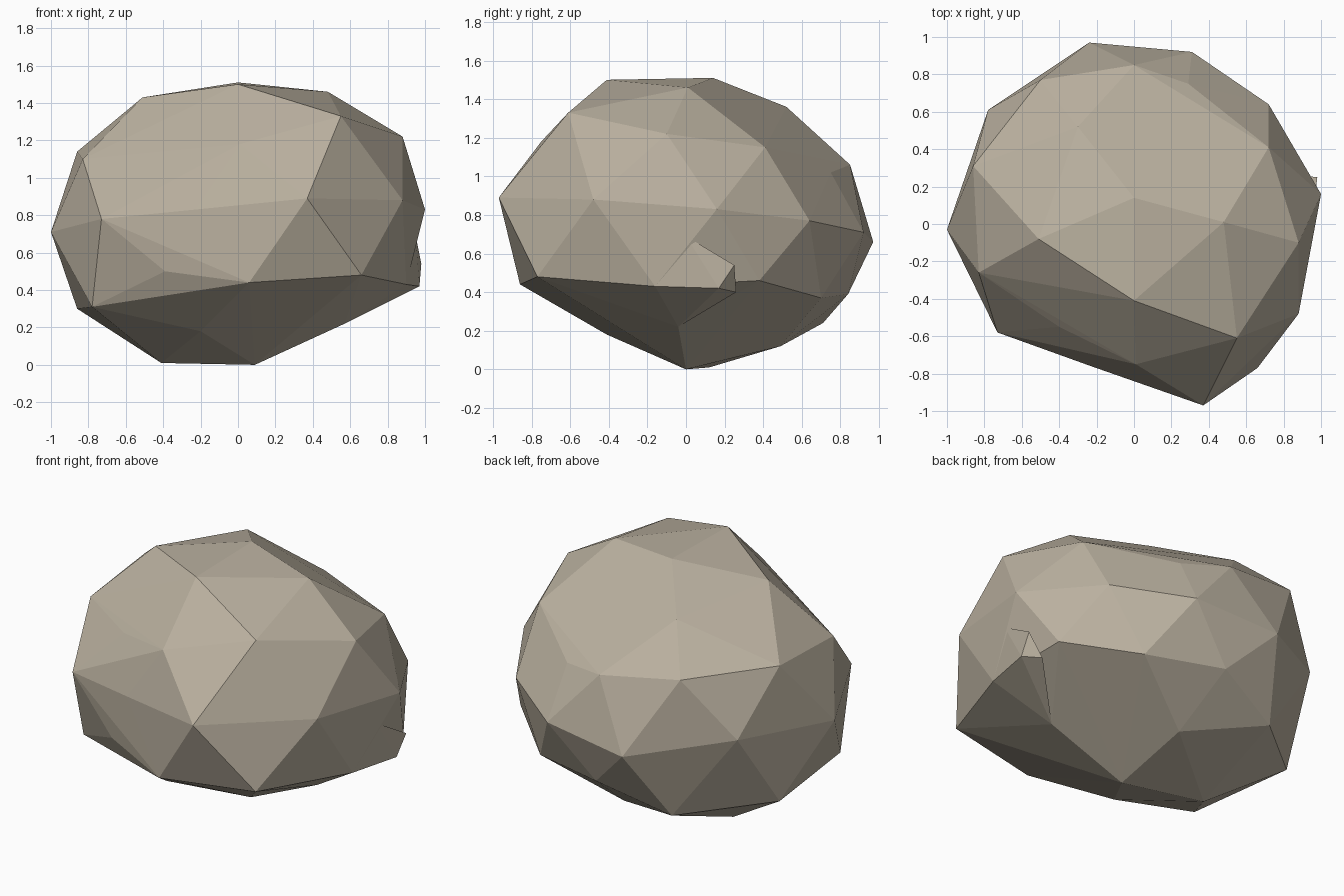
import bpy
import bmesh
from mathutils import Vector

# Remove the default cube if the scene has it
default_cube = bpy.data.objects.get("Cube")
if default_cube:
    bpy.data.objects.remove(default_cube, do_unlink=True)

UNIT = 0.01  # corner positions are given in hundredths


def flat_material(name, colour):
    """One plain colour for both the viewport and a render."""
    material = bpy.data.materials.new(name)
    material.use_nodes = True
    material.diffuse_color = colour
    shader = material.node_tree.nodes["Principled BSDF"]
    shader.inputs["Base Color"].default_value = colour
    shader.inputs["Roughness"].default_value = 1.0
    return material


def faceted_stone(name, corner_rings, material):
    """Wrap flat facets around a stack of irregular corner rings."""
    bm = bmesh.new()
    for ring in corner_rings:
        for corner in ring:
            bm.verts.new(Vector(corner) * UNIT)
    result = bmesh.ops.convex_hull(bm, input=bm.verts[:])
    # Corners swallowed by the wrapping are no longer needed
    loose = [v for v in bm.verts if not v.link_faces]
    if loose:
        bmesh.ops.delete(bm, geom=loose, context="VERTS")
    bmesh.ops.recalc_face_normals(bm, faces=bm.faces[:])
    for face in bm.faces:
        face.smooth = False
    mesh = bpy.data.meshes.new(name)
    bm.to_mesh(mesh)
    bm.free()
    mesh.materials.append(material)
    stone = bpy.data.objects.new(name, mesh)
    bpy.context.collection.objects.link(stone)
    return stone


stone_colour = flat_material("warm_grey_stone", (0.50, 0.445, 0.355, 1.0))

# Underside: the two resting corners and the low corners around them
underside = [(-41, 12, 1), (9, 0, 0), (-20, -41, 18),
             (8, 49, 12), (-40, 71, 24), (57, -4, 22)]

# Ledge: the sharp lower rim, anticlockwise from the left-hand corner
ledge = [(-86, 31, 30), (-78, -40, 31), (-39, -68, 50), (6, -86, 44),
         (66, -77, 48), (90, -16, 43), (87, 38, 46), (51, 70, 37),
         (3, 84, 39)]

# Belt: the widest part of the rock
belt = [(-100, -3, 71), (-73, -58, 78), (-23, -76, 83), (37, -97, 89),
        (88, -48, 88), (100, 16, 83), (72, 64, 77), (31, 92, 71),
        (-24, 97, 66), (-78, 61, 77)]

# Shoulder: where the sides lean in towards the crown
shoulder = [(-83, -26, 110), (-40, -55, 110), (1, -75, 118), (88, -10, 122),
            (72, 41, 115), (29, 75, 102), (0, 85, 106), (-50, 77, 113),
            (-86, 31, 114)]

# Crown: the broad, nearly level top
crown = [(-51, -8, 143), (0, -41, 150), (55, -61, 133), (48, 1, 146),
         (0, 14, 151), (-30, 52, 136)]

faceted_stone("rock_body", [underside, ledge, belt, shoulder, crown], stone_colour)

# Spur: the small broken flake standing out from the left side
flake_top = [(95, 0, 69), (98, 25, 54)]
flake_base = [(97, 17, 42), (89, 26, 40), (90, -16, 43), (57, -4, 22)]
faceted_stone("broken_spur", [flake_top, flake_base], stone_colour)
